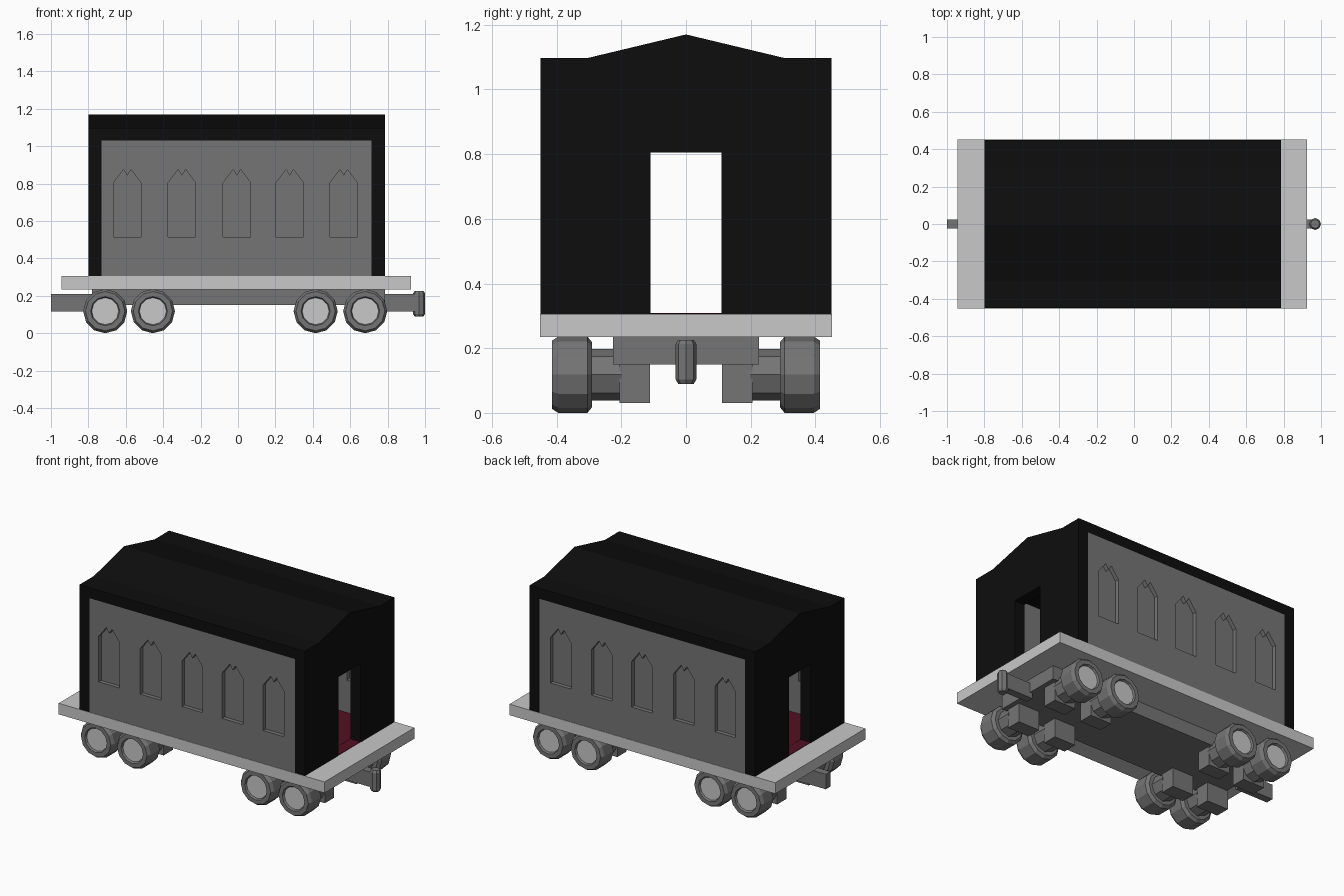
import bpy, bmesh
from math import cos, sin, pi
from mathutils import Matrix, Vector

if "Cube" in bpy.data.objects:
    bpy.data.objects.remove(bpy.data.objects["Cube"])


def material(name, r, g, b):
    m = bpy.data.materials.new(name)
    m.use_nodes = True
    m.diffuse_color = (r, g, b, 1)
    node = next(n for n in m.node_tree.nodes if n.type == 'BSDF_PRINCIPLED')
    node.inputs["Base Color"].default_value = (r, g, b, 1)
    return m


BLACK = material("black", .004, .004, .004)
GREY = material("mid_grey", .178, .178, .178)
LIGHT = material("light_grey", .58, .58, .58)
GOLD = material("gold", .4, .22, .006)
CRIMSON = material("crimson", .09, .005, .016)


def add_object(name, mesh, *mats):
    obj = bpy.data.objects.new(name, mesh)
    bpy.context.collection.objects.link(obj)
    for m in mats:
        mesh.materials.append(m)
    return obj


def box(name, mat, x0, x1, y0, y1, z0, z1):
    bm = bmesh.new()
    bmesh.ops.create_cube(bm, size=1)
    for v in bm.verts:
        v.co = ((x0 + x1) / 2 + v.co.x * (x1 - x0),
                (y0 + y1) / 2 + v.co.y * (y1 - y0),
                (z0 + z1) / 2 + v.co.z * (z1 - z0))
    mesh = bpy.data.meshes.new(name)
    bm.to_mesh(mesh)
    bm.free()
    return add_object(name, mesh, mat)


def lathe(name, rings, sides, axis, centre, mats):
    """Revolve (position, radius) rings; the last cap takes the last material."""
    bm = bmesh.new()
    side = Vector((1, 0, 0))
    up = axis.cross(side)
    loops = []
    for d, r in rings:
        loops.append([bm.verts.new(centre + axis * d + side * r * cos(2 * pi * i / sides)
                                   + up * r * sin(2 * pi * i / sides)) for i in range(sides)])
    for a, b in zip(loops, loops[1:]):
        for i in range(sides):
            j = (i + 1) % sides
            bm.faces.new((a[i], a[j], b[j], b[i]))
    bm.faces.new(loops[0])
    cap = bm.faces.new(loops[-1])
    cap.material_index = len(mats) - 1
    bmesh.ops.recalc_face_normals(bm, faces=bm.faces)
    mesh = bpy.data.meshes.new(name)
    bm.to_mesh(mesh)
    bm.free()
    return add_object(name, mesh, *mats)


# Planes for profiles: side walls are drawn in x-z, end walls in y-z
SIDE = Matrix(((1, 0, 0, 0), (0, 0, -1, 0), (0, 1, 0, 0), (0, 0, 0, 1)))
END = Matrix(((0, 0, 1, 0), (1, 0, 0, 0), (0, 1, 0, 0), (0, 0, 0, 1)))


def slab(name, outlines, thickness, plane, place, mats, rule=None):
    """Extrude a flat outline with holes, then colour its faces by a rule."""
    curve = bpy.data.curves.new(name + "_outline", 'CURVE')
    curve.dimensions = '2D'
    curve.fill_mode = 'BOTH'
    curve.extrude = thickness / 2
    for pts in outlines:
        spline = curve.splines.new('POLY')
        spline.points.add(len(pts) - 1)
        for p, (u, v) in zip(spline.points, pts):
            p.co = (u, v, 0, 1)
        spline.use_cyclic_u = True
    temp = bpy.data.objects.new(name + "_outline", curve)
    mesh = bpy.data.meshes.new_from_object(temp)
    bpy.data.objects.remove(temp)
    bpy.data.curves.remove(curve)
    mesh.name = name
    mesh.transform(Matrix.Translation(place) @ plane)
    bm = bmesh.new()
    bm.from_mesh(mesh)
    bmesh.ops.remove_doubles(bm, verts=bm.verts, dist=.0002)
    bmesh.ops.recalc_face_normals(bm, faces=bm.faces)
    for f in bm.faces:
        f.smooth = False
        f.material_index = rule(f.normal, f.calc_center_median()) if rule else 0
    bm.to_mesh(mesh)
    bm.free()
    mesh.materials.clear()
    return add_object(name, mesh, *mats)


X0, X1 = -.8, .785          # body ends
IN0, IN1 = -.73, .715       # inner faces of the end walls
FLOOR, EAVE, TOP = .305, 1.03, 1.097

# Deck and floor covering
box("deck", LIGHT, -.945, .925, -.452, .452, .235, FLOOR)
box("carpet", CRIMSON, IN0, IN1, -.39, .39, FLOOR - .002, FLOOR + .004)
box("doorway_carpet", CRIMSON, X0 + .002, X1 - .002, -.11, .11, FLOOR - .002, FLOOR + .003)

# End walls with open doorways and gold jambs
roof_line = [(.45, TOP), (.305, TOP), (0, 1.17), (-.305, TOP), (-.45, TOP)]
end_profile = [(.11, FLOOR), (.45, FLOOR)] + roof_line + \
    [(-.45, FLOOR), (-.11, FLOOR), (-.11, .805), (.11, .805)]


def jamb_rule(n, c):
    return 1 if abs(n.x) < .5 and abs(c.y) < .12 and c.z < .82 else 0


for name, a, b in (("left_end_wall", IN1, X1), ("right_end_wall", X0, IN0)):
    slab(name, [end_profile], b - a, END, ((a + b) / 2, 0, 0), (BLACK, GOLD), jamb_rule)

# Roof between the end walls
slab("roof", [[(-.45, EAVE), (.45, EAVE)] + roof_line], IN1 - IN0, END,
     ((IN0 + IN1) / 2, 0, 0), (BLACK,))

# Side walls with five pointed windows each
window = [(-.073, .515), (.073, .515), (.073, .805), (.02, .875),
          (0, .842), (-.02, .875), (-.073, .805)]
centres = (-.592, -.3, -.006, .277, .565)
wall = [(IN0, FLOOR), (IN1, FLOOR), (IN1, EAVE), (IN0, EAVE)]
holes = [[(c + u, v) for u, v in window] for c in centres]
for name, s in (("front", -1), ("back", 1)):
    def wall_rule(n, c, s=s):
        if abs(n.y) > .5:
            return 0 if n.y * s > 0 else 2
        inside = IN0 + .02 < c.x < IN1 - .02 and FLOOR + .02 < c.z < EAVE - .02
        return 1 if inside else 2
    slab(name + "_side_wall", [wall] + holes, .06, SIDE, (0, s * .42, 0),
         (GREY, GOLD, BLACK), wall_rule)
    for i, h in enumerate(holes):
        slab(f"{name}_window_pane_{i + 1}", [h], .008, SIDE, (0, s * .42, 0), (GREY,))

# Chassis and couplers
box("chassis", GREY, -.78, .785, -.225, .225, .15, .235)
box("right_coupler_bar", GREY, -1, -.77, -.024, .024, .115, .21)
box("left_coupler_bar", GREY, .77, .955, -.024, .024, .115, .21)
lathe("coupler_pin", [(-.068, .024), (-.055, .032), (.055, .032), (.068, .024)], 8,
      Vector((0, 0, 1)), Vector((.968, 0, .158)), (GREY,))

# Wheels, axle stubs and axle boxes
tread = [(.29, .1), (.305, .118), (.395, .118), (.415, .105), (.415, .078), (.403, .072)]
for i, x in enumerate((-.71, -.455, .415, .68)):
    for side, s in (("front", -1), ("back", 1)):
        axis, hub = Vector((0, s, 0)), Vector((x, 0, .118))
        lathe(f"{side}_wheel_{i + 1}", tread, 12, axis, hub, (GREY, LIGHT))
        lathe(f"{side}_axle_stub_{i + 1}", [(.2, .08), (.3, .08)], 8, axis, hub, (GREY,))
        y0, y1 = sorted((s * .112, s * .205))
        box(f"{side}_axle_box_{i + 1}", GREY, x - .075, x + .075, y0, y1, .03, .2)
